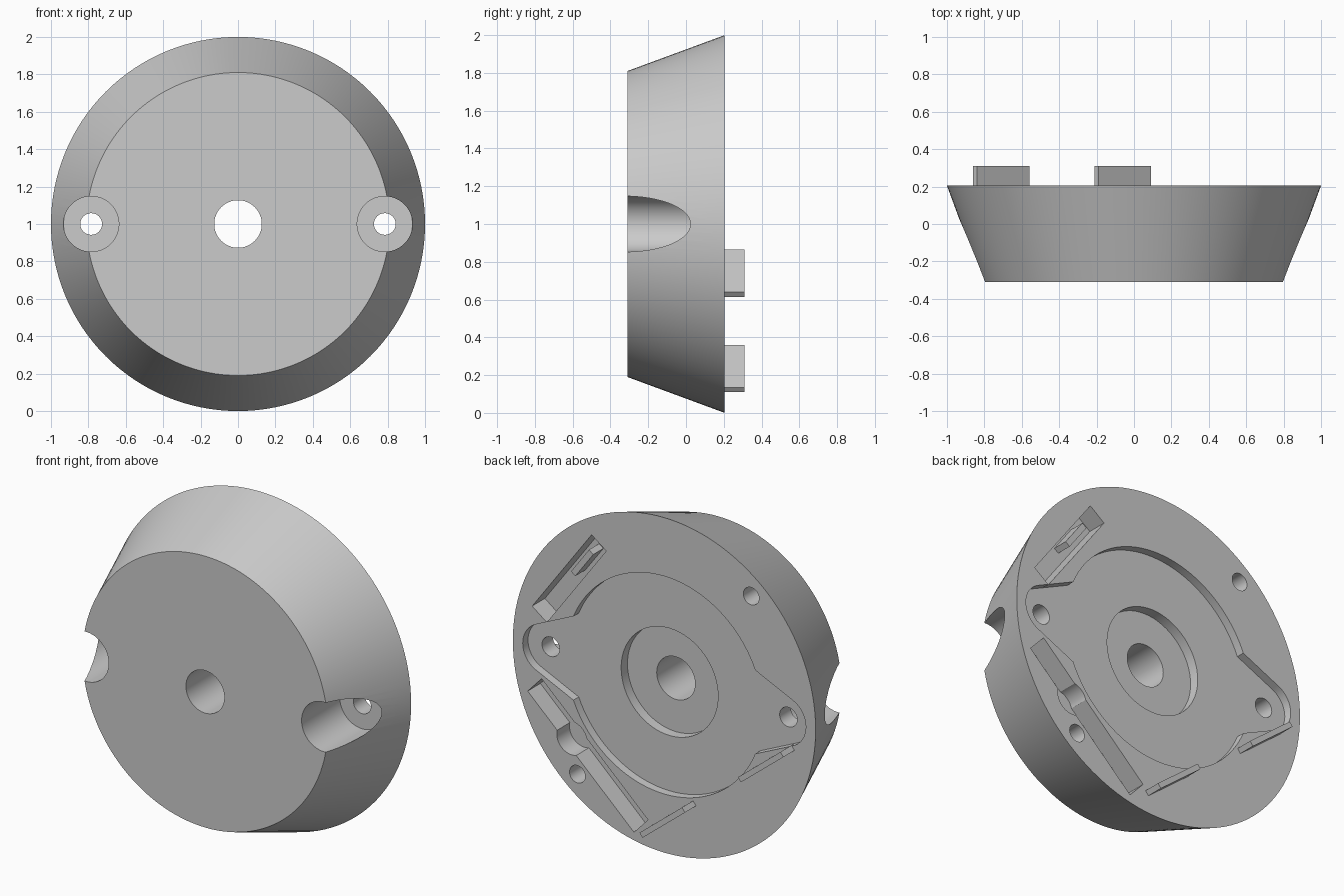
import bpy, bmesh, math

if "Cube" in bpy.data.objects:
    bpy.data.objects.remove(bpy.data.objects["Cube"])

CZ = 1.0                      # height of the disc axis
FRONT, BACK = -0.31, 0.205    # main faces along y

grey = bpy.data.materials.new("plain_grey")
grey.diffuse_color = (0.6, 0.6, 0.6, 1)
grey.use_nodes = True
grey.node_tree.nodes["Principled BSDF"].inputs["Base Color"].default_value = grey.diffuse_color


def circle(x, z, r, n=64):
    return [(x + r * math.cos(2 * math.pi * i / n), z + r * math.sin(2 * math.pi * i / n)) for i in range(n)]


def bar(x, z, length, width, deg):
    c, s = math.cos(math.radians(deg)), math.sin(math.radians(deg))
    l, w = length / 2, width / 2
    return [(x + a * c - b * s, z + a * s + b * c) for a, b in ((-l, -w), (l, -w), (l, w), (-l, w))]


def loft(name, front, back, y0, y1):
    """Solid between two matching outlines in the xz plane."""
    bm = bmesh.new()
    a = [bm.verts.new((x, y0, z + CZ)) for x, z in front]
    b = [bm.verts.new((x, y1, z + CZ)) for x, z in back]
    bm.faces.new(a)
    bm.faces.new(b)
    n = len(a)
    for i in range(n):
        bm.faces.new((a[i], a[(i + 1) % n], b[(i + 1) % n], b[i]))
    bmesh.ops.recalc_face_normals(bm, faces=bm.faces)
    me = bpy.data.meshes.new(name)
    bm.to_mesh(me)
    bm.free()
    me.materials.append(grey)
    ob = bpy.data.objects.new(name, me)
    bpy.context.collection.objects.link(ob)
    return ob


def prism(name, outline, y0, y1):
    return loft(name, outline, outline, y0, y1)


# Tapered round body
body = loft("tapered_body", circle(0, 0, 0.81, 128), circle(0, 0, 1.0, 128), FRONT, BACK)


def cut(outline, y0, y1):
    tool = prism("cutter", outline, y0, y1)
    tool.hide_render = True
    mod = body.modifiers.new("cut", "BOOLEAN")
    mod.operation, mod.solver, mod.object = "DIFFERENCE", "EXACT", tool
    bpy.context.view_layer.objects.active = body
    bpy.ops.object.modifier_apply(modifier=mod.name)
    bpy.data.objects.remove(tool)


# Rear pocket outline: a disc with two tapered ears
EAR, EAR_R, POCKET_R = 0.785, 0.15, 0.65
lean, join = math.radians(67), math.atan2(0.25, 0.6)
half = [(EAR + EAR_R * math.cos(t), EAR_R * math.sin(t))
        for t in (-lean + 2 * lean * i / 20 for i in range(21))]
half += [(POCKET_R * math.cos(t), POCKET_R * math.sin(t))
         for t in (join + (math.pi - 2 * join) * i / 40 for i in range(41))]
pocket = half + [(-x, -z) for x, z in half]
cut(pocket, 0.155, 0.4)

# Round recess and centre bore
cut(circle(0, 0, 0.32), 0.095, 0.4)
cut(circle(0, 0, 0.127), -0.5, 0.4)

# Screw holes with deep front counterbores, and blind rear holes
for s in (-1, 1):
    cut(circle(s * EAR, 0, 0.148), -0.5, 0.05)
    cut(circle(s * EAR, 0, 0.058, 32), -0.5, 0.4)
    cut(circle(s * 0.574, -s * 0.685, 0.052, 32), 0.06, 0.4)

# Rear slots, the long one with a round widening
cut(bar(0.628, 0.468, 0.66, 0.12, 126.5), 0.085, 0.4)
cut(bar(0.505, -0.555, 0.96, 0.135, 43), 0.085, 0.4)
cut(circle(0.61, -0.48, 0.1, 48), 0.085, 0.4)

bpy.ops.object.select_all(action="DESELECT")
body.select_set(True)
bpy.context.view_layer.objects.active = body
bpy.ops.object.shade_smooth_by_angle(angle=math.radians(25))

# Small rib inside the short slot
prism("slot_rib", bar(0.56, 0.57, 0.2, 0.035, 126.5), 0.08, 0.18)

# Two thin rear tabs
for name, x, z in (("upper_tab", -0.71, -0.26), ("lower_tab", -0.06, -0.765)):
    prism(name, bar(x, z, 0.36, 0.032, -38.8), 0.19, 0.31)
